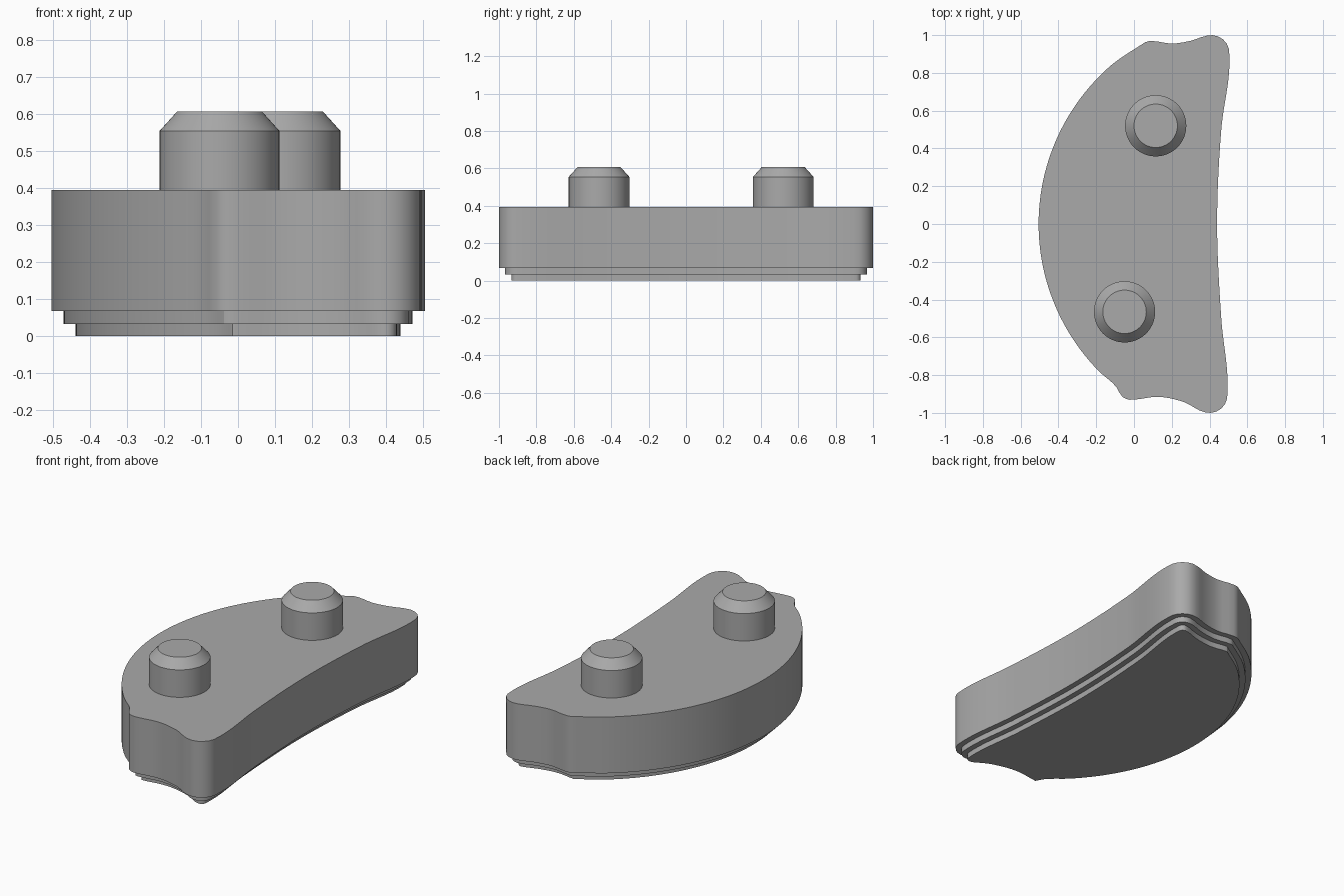
import bpy, bmesh
from math import cos, sin, radians, sqrt
from mathutils import Vector

cube = bpy.data.objects.get("Cube")
if cube:
    bpy.data.objects.remove(cube, do_unlink=True)

grey = bpy.data.materials.new("plain grey")
grey.use_nodes = True
COLOUR = (0.40, 0.40, 0.40, 1)
grey.diffuse_color = COLOUR
grey.node_tree.nodes["Principled BSDF"].inputs["Base Color"].default_value = COLOUR


def arc(cx, cy, r, start, end, steps):
    angles = [radians(start + (end - start) * i / steps) for i in range(steps + 1)]
    return [Vector((cx + r * cos(a), cy + r * sin(a))) for a in angles]


def smooth_loop(knots, gap=0.03):
    """Closed spline through the knots, with chord-scaled tangents."""
    n, out = len(knots), []

    def tangent(i):
        a, b, c = knots[i - 1], knots[i], knots[(i + 1) % n]
        d0, d1 = (b - a).length, (c - b).length
        return ((b - a) / d0 * d1 + (c - b) / d1 * d0) / (d0 + d1)

    for i in range(n):
        p, q = knots[i], knots[(i + 1) % n]
        length = (q - p).length
        m0, m1 = tangent(i) * length, tangent((i + 1) % n) * length
        steps = max(1, round(length / gap))
        for k in range(steps):
            t = k / steps
            u = 1 - t
            out.append(p * (1 + 2 * t) * u * u + m0 * t * u * u
                       + q * t * t * (3 - 2 * t) - m1 * t * t * u)
    return out


def inset(loop, d):
    """Move a counter-clockwise loop inwards."""
    out = []
    for i, p in enumerate(loop):
        t = (loop[(i + 1) % len(loop)] - loop[i - 1]).normalized()
        out.append(p + Vector((-t.y, t.x)) * d)
    return out


def stack(name, rings):
    """Skin a stack of (outline, height) rings and close both ends."""
    bm = bmesh.new()
    rows = [[bm.verts.new((p.x, p.y, z)) for p in loop] for loop, z in rings]
    n = len(rows[0])
    for low, high in zip(rows, rows[1:]):
        for i in range(n):
            j = (i + 1) % n
            bm.faces.new((low[i], low[j], high[j], high[i]))
    bm.faces.new(rows[0][::-1])
    bm.faces.new(rows[-1])
    mesh = bpy.data.meshes.new(name)
    bm.to_mesh(mesh)
    bm.free()
    mesh.materials.append(grey)
    obj = bpy.data.objects.new(name, mesh)
    bpy.context.collection.objects.link(obj)
    bpy.ops.object.select_all(action='DESELECT')
    obj.select_set(True)
    bpy.context.view_layer.objects.active = obj
    bpy.ops.object.shade_smooth_by_angle(angle=radians(30))
    return obj


# Body outline, counter-clockwise: right corner, inner edge, far corner, outer bow
knots = (
    arc(0.40, -0.905, 0.095, -105, 5, 6)
    + [Vector(p) for p in ((0.462, -0.5), (0.44, 0.0), (0.462, 0.5))]
    + arc(0.41, 0.905, 0.095, -5, 105, 6)
    + [Vector(p) for p in ((0.30, 0.97), (0.20, 0.955))]
    + arc(0.09, 0.897, 0.072, 85, 130, 3)
    + arc(0.606, 0.0, 1.111, 131, 231, 16)
    + arc(-0.015, -0.857, 0.074, 232, 280, 3)
    + [Vector(p) for p in ((0.13, -0.915), (0.27, -0.945))]
)
outline = smooth_loop(knots)
step_one, step_two = inset(outline, 0.033), inset(outline, 0.066)

# Body with two stepped ledges underneath
stack("body", [(step_two, 0), (step_two, 0.033), (step_one, 0.033),
               (step_one, 0.067), (outline, 0.067), (outline, 0.395)])

# Chamfered pegs
for name, x, y in (("front_peg", -0.05, -0.465), ("back_peg", 0.115, 0.52)):
    wide = arc(x, y, 0.162, 0, 360, 64)[:-1]
    narrow = arc(x, y, 0.115, 0, 360, 64)[:-1]
    stack(name, [(wide, 0.39), (wide, 0.555), (narrow, 0.607)])
